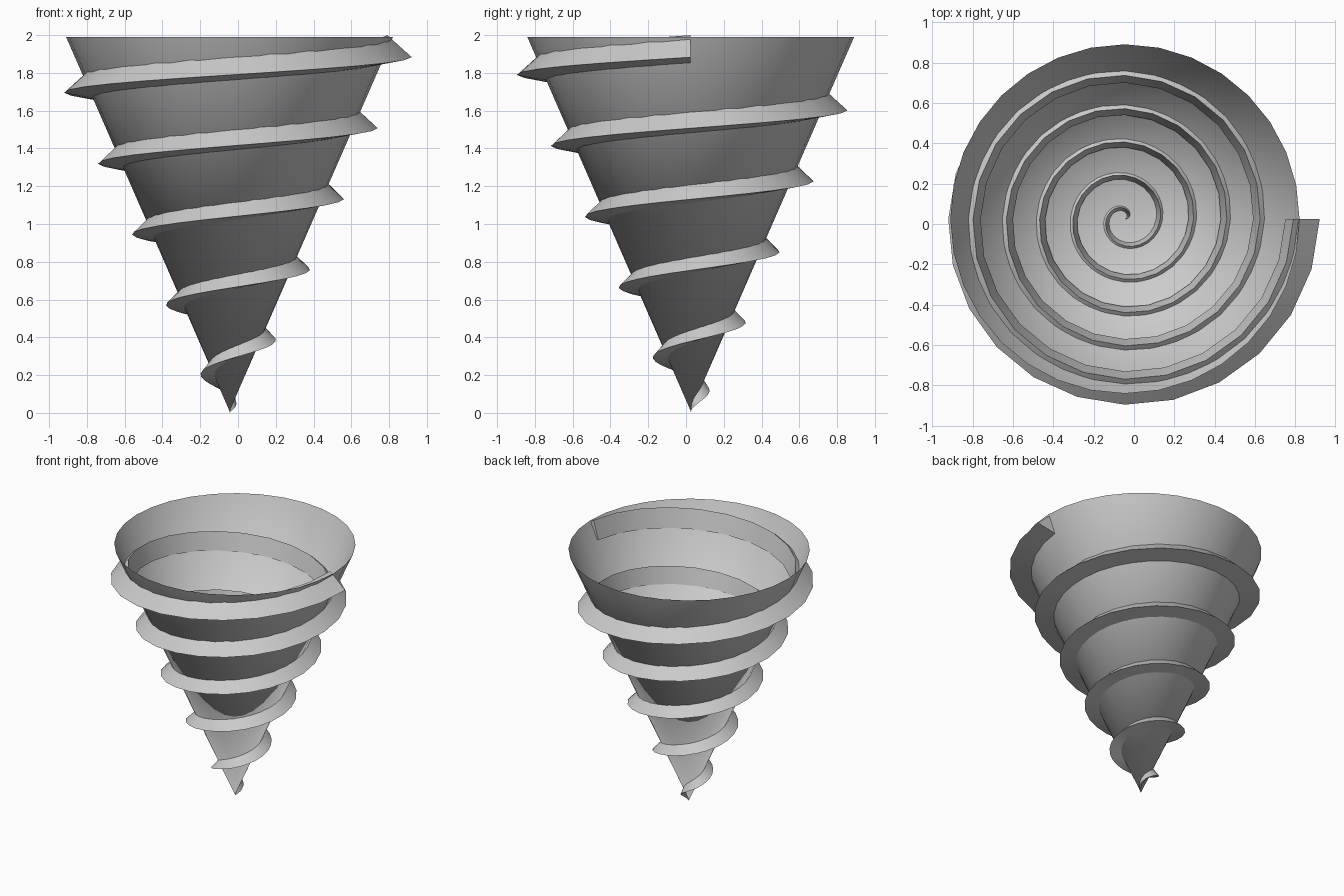
import bpy, bmesh, math

if "Cube" in bpy.data.objects:
    bpy.data.objects.remove(bpy.data.objects["Cube"])

CX, CY = -0.045, 0.025      # axis of the cone


def finish(bm, name, angle):
    bmesh.ops.recalc_face_normals(bm, faces=bm.faces)
    me = bpy.data.meshes.new(name)
    bm.to_mesh(me)
    bm.free()
    ob = bpy.data.objects.new(name, me)
    ob.location = (CX, CY, 0)
    bpy.context.collection.objects.link(ob)
    bpy.ops.object.select_all(action='DESELECT')
    ob.select_set(True)
    bpy.context.view_layer.objects.active = ob
    bpy.ops.object.shade_smooth_by_angle(angle=math.radians(angle))
    return ob


# Open-topped cone shell standing on its point
bm = bmesh.new()
tip = bm.verts.new((0, 0, 0.01))
rim = [bm.verts.new((0.865 * math.cos(a), 0.865 * math.sin(a), 1.99))
       for a in (2 * math.pi * i / 32 for i in range(32))]
for i in range(32):
    bm.faces.new((tip, rim[i], rim[(i + 1) % 32]))
finish(bm, "cone_body", 40)


# Triangular thread section (radius, height) after n half turns
def section(n):
    grow = 0.065 * (1 - math.exp(-2.5 * n))
    outer = (0.09 * n + grow, 0.003 + 0.188 * n)
    top = (0.0825 * n + 0.01, 0.06 + 0.194 * n)
    inner = (max(0.08 * n - 0.005, 0.002), max(0.188 * n - 0.0028 * n, 0.002))
    return outer, top, inner


# Screw thread: five turns, 24 steps per turn
bm = bmesh.new()
rings = []
for i in range(121):
    n = i / 12
    a = math.pi * n
    rings.append([bm.verts.new((r * math.cos(a), r * math.sin(a), z))
                  for r, z in section(n)])
for p, q in zip(rings, rings[1:]):
    for k in range(3):
        j = (k + 1) % 3
        bm.faces.new((p[k], p[j], q[j], q[k]))
bm.faces.new(rings[0])
bm.faces.new(rings[-1])
finish(bm, "screw_thread", 40)
